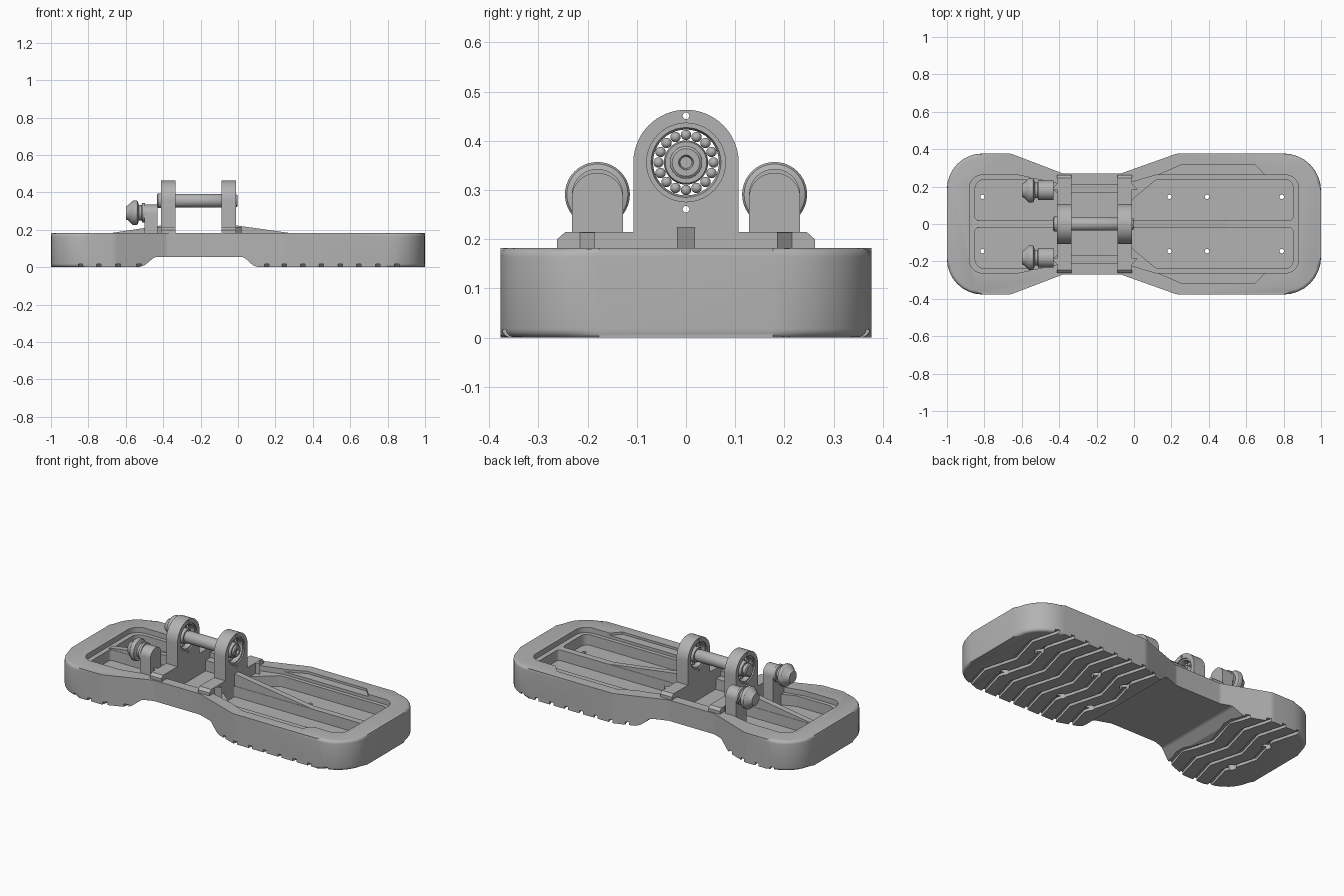
import bpy, bmesh, math
from mathutils import Vector, Matrix

if "Cube" in bpy.data.objects:
    bpy.data.objects.remove(bpy.data.objects["Cube"])

grey = bpy.data.materials.new("plain grey")
grey.use_nodes = True
grey.diffuse_color = (0.45, 0.45, 0.45, 1)
grey.node_tree.nodes["Principled BSDF"].inputs["Base Color"].default_value = (0.45, 0.45, 0.45, 1)


def finish(name, bm):
    bmesh.ops.recalc_face_normals(bm, faces=bm.faces)
    mesh = bpy.data.meshes.new(name)
    bm.to_mesh(mesh)
    bm.free()
    mesh.materials.append(grey)
    obj = bpy.data.objects.new(name, mesh)
    bpy.context.collection.objects.link(obj)
    smooth(obj)
    return obj


def smooth(obj):
    obj.data.shade_smooth()
    obj.data.set_sharp_from_angle(angle=math.radians(32))


def rounded(corners, steps=8):
    """Outline from (x, y, radius) corners, each corner filleted."""
    out = []
    for i, (x, y, r) in enumerate(corners):
        p = Vector((x, y))
        if r == 0:
            out.append((x, y))
            continue
        a = (Vector(corners[i - 1][:2]) - p).normalized()
        b = (Vector(corners[(i + 1) % len(corners)][:2]) - p).normalized()
        half = a.angle(b) / 2
        centre = p + (a + b).normalized() * r / math.sin(half)
        start = p + a * r / math.tan(half) - centre
        end = p + b * r / math.tan(half) - centre
        turn = math.atan2(start.x * end.y - start.y * end.x, start.dot(end))
        for k in range(steps + 1):
            out.append(tuple(centre + Matrix.Rotation(turn * k / steps, 2) @ start))
    return out


def both_sides(half):
    """Complete a +y half outline with its mirror image."""
    return half + [(x, -y, r) for x, y, r in reversed(half)]


def add_prism(bm, pts, lo, hi, axis="z"):
    place = {"z": lambda a, b, c: (a, b, c),
             "x": lambda a, b, c: (c, a, b),
             "y": lambda a, b, c: (a, c, b)}[axis]
    low = [bm.verts.new(place(a, b, lo)) for a, b in pts]
    high = [bm.verts.new(place(a, b, hi)) for a, b in pts]
    caps = [bm.faces.new(low), bm.faces.new(high)]
    for i in range(len(pts)):
        bm.faces.new((low[i - 1], low[i], high[i], high[i - 1]))
    return caps


def prism(name, pts, lo, hi, axis="z", bevel=0):
    bm = bmesh.new()
    caps = add_prism(bm, pts, lo, hi, axis)
    if bevel:
        bmesh.ops.bevel(bm, geom=[e for f in caps for e in f.edges], offset=bevel,
                        segments=4, profile=0.5, affect="EDGES")
    return finish(name, bm)


def circle(x, y, r, n=24):
    return [(x + r * math.cos(math.tau * k / n), y + r * math.sin(math.tau * k / n)) for k in range(n)]


def prisms(name, outlines, lo, hi):
    bm = bmesh.new()
    for pts in outlines:
        add_prism(bm, pts, lo, hi)
    return finish(name, bm)


def revolve(name, profile, y, z, closed=False, n=40):
    """Turn an (x, radius) profile about an axis along x."""
    bm = bmesh.new()
    rings = [[bm.verts.new((x, y + a, z + b)) for a, b in circle(0, 0, r, n)] for x, r in profile]
    pairs = list(zip(rings, rings[1:]))
    if closed:
        pairs.append((rings[-1], rings[0]))
    else:
        bm.faces.new(rings[0])
        bm.faces.new(rings[-1])
    for p, q in pairs:
        for i in range(n):
            bm.faces.new((p[i - 1], p[i], q[i], q[i - 1]))
    return finish(name, bm)


def cut(obj, *cutters):
    for cutter in cutters:
        cutter.hide_render = True
        mod = obj.modifiers.new("cut", "BOOLEAN")
        mod.operation = "DIFFERENCE"
        mod.solver = "EXACT"
        mod.object = cutter
    graph = bpy.context.evaluated_depsgraph_get()
    mesh = bpy.data.meshes.new_from_object(obj.evaluated_get(graph))
    obj.modifiers.clear()
    obj.data = mesh
    for cutter in cutters:
        bpy.data.objects.remove(cutter)
    smooth(obj)


# Sole body with rounded ends and a narrow waist
outline = both_sides([(-1, .377, .19), (-.66, .377, .08), (-.38, .27, .06), (-.07, .27, .06),
                      (.23, .377, .08), (1, .377, .2)])
sole = prism("sole", rounded(outline), 0, .182, bevel=.018)

# Arch under the waist
arch = prism("arch_cutter", rounded([(-.55, -.1, 0), (-.53, .0, .0), (-.5, .01, .03), (-.445, .055, .04),
                                     (.03, .055, .04), (.08, .01, .03), (.11, 0, 0), (.13, -.1, 0)]),
             -.6, .6, "y")

# Stepped recess in the top
recess = prism("recess_cutter", rounded(both_sides([
    (-.88, .262, .07), (-.62, .262, .05), (-.38, .21, .05), (-.06, .21, .05),
    (.12, .262, .05), (.88, .262, .07)])), .15, .4)
side_steps = prisms("step_cutter", [[(-.03, s * .19), (.25, s * .315), (.65, s * .315), (.71, s * .25)]
                                    for s in (1, -1)], .168, .4)
pockets = []
for s in (1, -1):
    for half in ([(-.85, .02, .02), (-.85, .238, .05), (-.58, .238, .04), (-.41, .17, .02), (-.41, .02, .01)],
                 [(-.01, .02, .01), (-.01, .13, .02), (.12, .238, .04), (.85, .238, .04), (.85, .02, .02)]):
        pockets.append([(x, s * y) for x, y in rounded(half, 5)])
pockets.append([(-.335, -.165), (-.085, -.165), (-.085, .165), (-.335, .165)])
pocket_cut = prisms("pocket_cutter", pockets, .085, .4)

# Zigzag tread grooves and screw holes
treads = []
for x in [-.85 + .1 * k for k in range(4)] + [.14 + .1 * k for k in range(8)]:
    zigzag = [(x + .055 * (k % 2), -.4 + .2 * k) for k in range(5)]
    treads.append([(a - .012, b) for a, b in zigzag] + [(a + .012, b) for a, b in reversed(zigzag)])
grooves = prisms("groove_cutter", treads, -.1, .017)
spots = [(x, s * .145) for x in (-.81, .19, .39, .79) for s in (1, -1)]
holes = prisms("hole_cutter", [circle(x, y, .012, 16) for x, y in spots], -.1, .5)
sinks = prisms("sink_cutter", [circle(x, y, .027, 20) for x, y in spots], -.1, .03)
cut(sole, arch, recess, side_steps, pocket_cut, grooves, holes, sinks)

# Sloping centre ribs
prism("front_rib", [(-.02, .08), (-.02, .225), (.86, .1), (.86, .08)], -.018, .018, "y")
prism("rear_rib", [(-.4, .08), (-.4, .225), (-.86, .155), (-.86, .08)], -.018, .018, "y")

# Bearing brackets, one at each end of the waist
AXIS = .356
half_top = [(.107 * math.cos(a), AXIS + .107 * math.sin(a))
            for a in [math.pi * k / 32 for k in range(33)]]
shape = ([(.262, .1), (.262, .2), (.245, .215), (.107, .215)] + half_top
         + [(-.107, .215), (-.245, .215), (-.262, .2), (-.262, .1)])
for label, x0, x1, out in (("rear", -.412, -.335, -1), ("front", -.088, -.01, 1)):
    bracket = prism(label + "_bracket", shape, x0, x1, "x")
    bore = prism("bore_cutter", circle(0, AXIS, .08, 40), x0 - .1, x1 + .1, "x")
    pins = [prism("pin_cutter", circle(0, z, .007, 12), x0 - .1, x1 + .1, "x")
            for z in (AXIS + .095, AXIS - .095)]
    cut(bracket, bore, *pins)
    face = x1 if out > 0 else x0
    for s in (1, -1):
        prism(label + "_gusset", [(face - out * .02, s * .185), (face + out * .03, s * .185),
                                  (face - out * .02, s * .235)], .085, .214)
    # Ball bearing
    a, b, mid = x0 + .008, x1 - .008, (x0 + x1) / 2
    revolve(label + "_outer_race", [(a, .081), (a, .071), (a + .01, .067), (b - .01, .067),
                                    (b, .071), (b, .081)], 0, AXIS, True)
    revolve(label + "_inner_race", [(a, .032), (a, .042), (a + .01, .045), (b - .01, .045),
                                    (b, .042), (b, .032)], 0, AXIS, True)
    bm = bmesh.new()
    for y, z in circle(0, AXIS, .056, 16):
        bmesh.ops.create_uvsphere(bm, u_segments=14, v_segments=8, radius=.0105,
                                  matrix=Matrix.Translation((mid, y, z)))
    finish(label + "_bearing_balls", bm)

# Axle with a capped rear end and a dimpled front end
revolve("axle", [(-.433, .032), (-.428, .039), (-.412, .039), (-.41, .033), (-.34, .033), (-.335, .036),
                 (-.09, .036), (-.085, .033), (-.006, .033), (-.002, .028), (-.002, .015), (-.014, .012)],
        0, AXIS)

# Twin rollers on upright posts
for side, y in (("left", .18), ("right", -.18)):
    top = [(y + .052 * math.cos(math.pi * k / 20), .285 + .05 * math.sin(math.pi * k / 20)) for k in range(21)]
    prism(side + "_roller_post", [(y + .052, .08)] + top + [(y - .052, .08)], -.5, -.43, "x")
    revolve(side + "_roller", [(-.6, .025), (-.598, .036), (-.585, .042), (-.566, .062), (-.56, .066),
                               (-.543, .066), (-.537, .062), (-.53, .042), (-.515, .042), (-.512, .052),
                               (-.498, .052)], y, .291)
